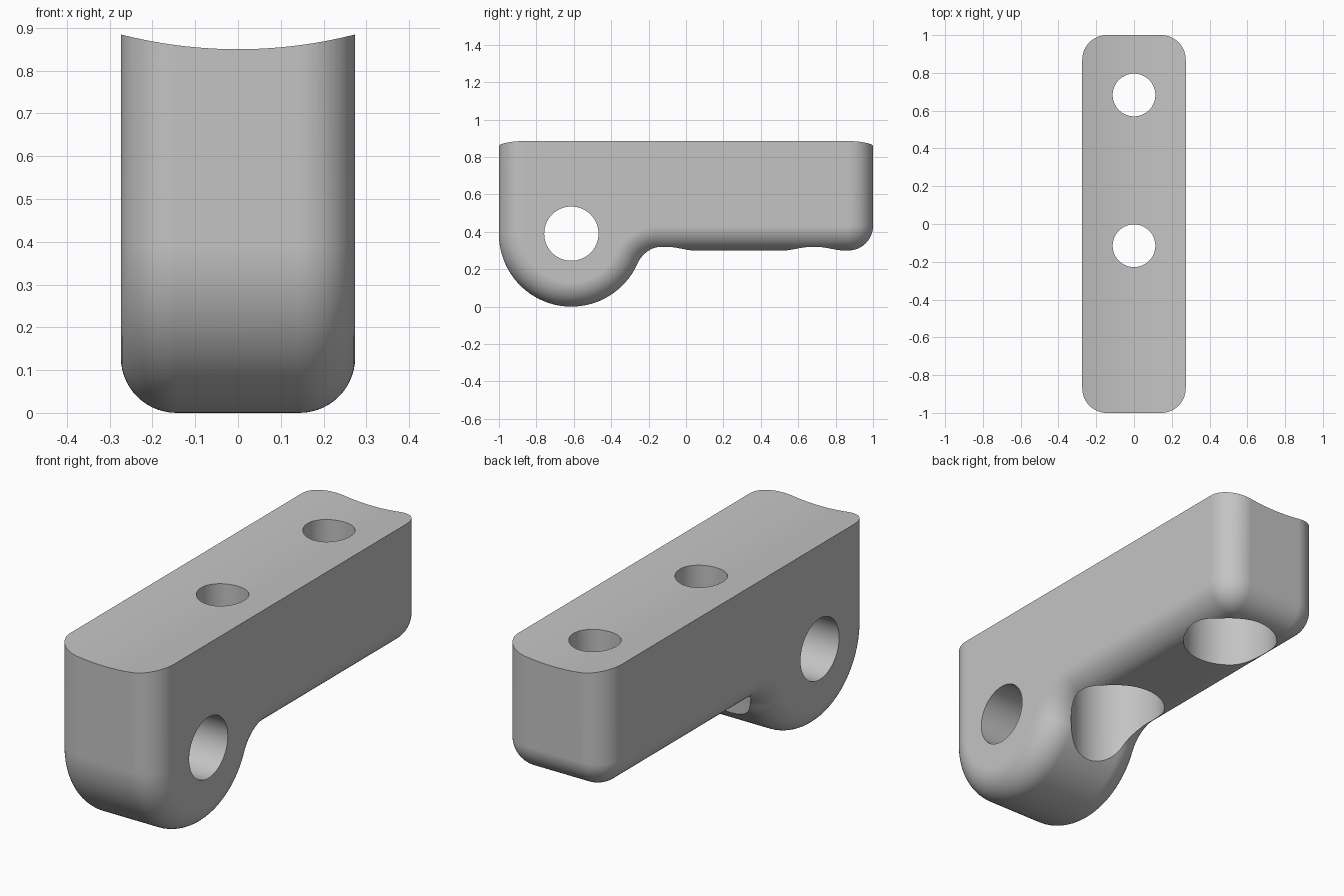
import bpy
import bmesh
from math import sin, cos, pi, radians, sqrt, atan2
from mathutils import Matrix

cube = bpy.data.objects.get("Cube")
if cube:
    bpy.data.objects.remove(cube, do_unlink=True)

HALF_WIDTH, ROUND = 0.274, 0.13     # block half width, edge rounding
LUG_Y, LUG_R = -0.613, 0.387        # hinge lug, also its centre height
BASE_Z = 0.30                       # underside of the arm
CORNER = ROUND + 0.002              # back lower corner radius

# Concave fillet joining lug and underside
FILLET = 0.13
FILLET_Z = BASE_Z - FILLET
FILLET_Y = LUG_Y + sqrt((LUG_R + FILLET) ** 2 - (LUG_R - FILLET_Z) ** 2)
JOIN = atan2(FILLET_Z - LUG_R, FILLET_Y - LUG_Y)


def arc(cy, cz, r, start, end, steps):
    angles = [start + (end - start) * i / steps for i in range(steps + 1)]
    return [(cy + r * cos(a), cz + r * sin(a)) for a in angles]


def side_profile(inset):
    """Side outline shrunk by inset, except along the top."""
    pts = [(-1 + inset, 1)]
    pts += arc(LUG_Y, LUG_R, LUG_R - inset, -pi, JOIN, 56)
    pts += arc(FILLET_Y, FILLET_Z, FILLET + inset, JOIN + pi, pi / 2, 16)
    pts += arc(1 - CORNER, BASE_Z + CORNER, CORNER - inset, -pi / 2, 0, 14)
    return pts + [(1 - inset, 1)]


def finish(bm, name):
    bmesh.ops.recalc_face_normals(bm, faces=bm.faces)
    mesh = bpy.data.meshes.new(name)
    bm.to_mesh(mesh)
    bm.free()
    obj = bpy.data.objects.new(name, mesh)
    bpy.context.collection.objects.link(obj)
    return obj


def cylinder(name, centre, radius, length, axis, segments=96):
    bm = bmesh.new()
    turn = {"X": Matrix.Rotation(pi / 2, 4, "Y"),
            "Y": Matrix.Rotation(pi / 2, 4, "X"),
            "Z": Matrix.Identity(4)}[axis]
    bmesh.ops.create_cone(bm, cap_ends=True, segments=segments, radius1=radius,
                          radius2=radius, depth=length,
                          matrix=Matrix.Translation(centre) @ turn)
    obj = finish(bm, name)
    obj.hide_render = True
    return obj


# Body: outlines lofted across the width with rounded sides
STEPS = 14
right_half = [(-(HALF_WIDTH - ROUND + ROUND * cos(t)), ROUND * (1 - sin(t)))
              for t in [pi / 2 * i / STEPS for i in range(STEPS + 1)]]
sections = right_half + [(-x, d) for x, d in reversed(right_half)]
bm = bmesh.new()
rings = [[bm.verts.new((x, y, z)) for y, z in side_profile(d)]
         for x, d in sections]
for a, b in zip(rings, rings[1:]):
    for i in range(len(a)):
        j = (i + 1) % len(a)
        bm.faces.new((a[i], a[j], b[j], b[i]))
bm.faces.new(rings[0])
bm.faces.new(rings[-1])
body = finish(bm, "hinge_block")

# Cutters: hollow top, cross hole, two counterbored screw holes
cutters = [cylinder("top_cutter", (0, 0, 1.95), 1.1, 3, "Y", 512),
           cylinder("pin_cutter", (0, LUG_Y, 0.39), 0.145, 1, "X")]
for n, y in enumerate((-0.115, 0.683)):
    cutters.append(cylinder(f"screw_cutter_{n}", (0, y, 0.5), 0.113, 2, "Z"))
    cutters.append(cylinder(f"counterbore_cutter_{n}", (0, y, 0.1), 0.213, 1, "Z"))

bpy.ops.object.select_all(action="DESELECT")
bpy.context.view_layer.objects.active = body
body.select_set(True)
for cutter in cutters:
    mod = body.modifiers.new("cut", "BOOLEAN")
    mod.operation, mod.solver, mod.object = "DIFFERENCE", "EXACT", cutter
    bpy.ops.object.modifier_apply(modifier=mod.name)
    bpy.data.objects.remove(cutter, do_unlink=True)

# Smooth shading with crisp hole and top edges
bpy.ops.object.shade_smooth_by_angle(angle=radians(30))
weighted = body.modifiers.new("weighted_normals", "WEIGHTED_NORMAL")
weighted.keep_sharp = True

grey = bpy.data.materials.new("plain_grey")
grey.use_nodes = True
colour = (0.55, 0.55, 0.55, 1)
grey.diffuse_color = colour
grey.node_tree.nodes["Principled BSDF"].inputs["Base Color"].default_value = colour
body.data.materials.clear()
body.data.materials.append(grey)
